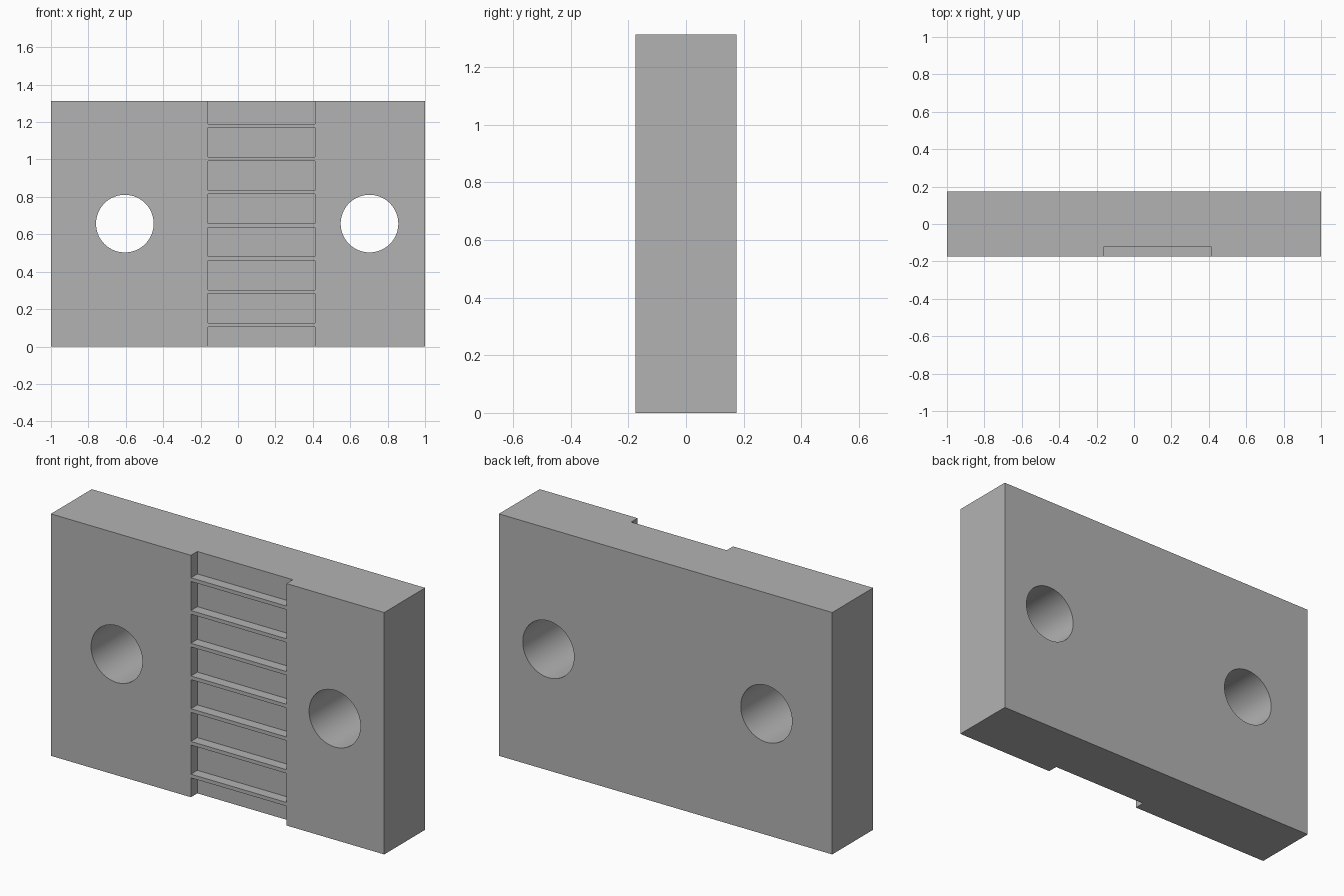
import bpy
import math
from mathutils import Vector

default = bpy.data.objects.get("Cube")
if default:
    bpy.data.objects.remove(default, do_unlink=True)

WIDTH, DEPTH, HEIGHT = 2.0, 0.35, 1.312
FRONT = -DEPTH / 2

grey = bpy.data.materials.new("plain grey")
grey.use_nodes = True
colour = (0.45, 0.45, 0.45, 1)
grey.diffuse_color = colour
grey.node_tree.nodes["Principled BSDF"].inputs["Base Color"].default_value = colour


def box(name, low, high):
    low, high = Vector(low), Vector(high)
    bpy.ops.mesh.primitive_cube_add(size=1, location=(low + high) / 2)
    ob = bpy.context.object
    ob.name = name
    ob.scale = high - low
    bpy.ops.object.transform_apply(location=True, rotation=True, scale=True)
    ob.data.materials.append(grey)
    return ob


def cut(target, cutter):
    cutter.hide_render = True
    mod = target.modifiers.new(cutter.name, 'BOOLEAN')
    mod.operation = 'DIFFERENCE'
    mod.solver = 'EXACT'
    mod.object = cutter
    bpy.context.view_layer.objects.active = target
    bpy.ops.object.modifier_apply(modifier=mod.name)
    bpy.data.objects.remove(cutter, do_unlink=True)


# Solid block
block = box("rack_block", (-WIDTH / 2, FRONT, 0), (WIDTH / 2, -FRONT, HEIGHT))

# Row of pockets in the front, leaving thin ribs; the end pockets run out
LEFT, RIGHT, FLOOR = -0.16, 0.413, -0.12
PITCH, RIB, FIRST_RIB = 0.1775, 0.02, 0.115
for i in range(8):
    bottom = FIRST_RIB + (i - 1) * PITCH + RIB / 2
    top = bottom + PITCH - RIB
    if i == 0:
        bottom = -0.1
    if i == 7:
        top = HEIGHT + 0.1
    cut(block, box("pocket_cutter", (LEFT, FRONT - 0.1, bottom), (RIGHT, FLOOR, top)))

# Two bolt holes straight through
for x in (-0.605, 0.703):
    bpy.ops.mesh.primitive_cylinder_add(vertices=96, radius=0.154, depth=1,
                                        location=(x, 0, 0.657),
                                        rotation=(math.pi / 2, 0, 0))
    hole = bpy.context.object
    hole.name = "hole_cutter"
    hole.data.materials.append(grey)
    cut(block, hole)

# Smooth hole walls, sharp edges elsewhere
bpy.ops.object.select_all(action='DESELECT')
block.select_set(True)
bpy.context.view_layer.objects.active = block
bpy.ops.object.shade_smooth_by_angle(angle=math.radians(30))
